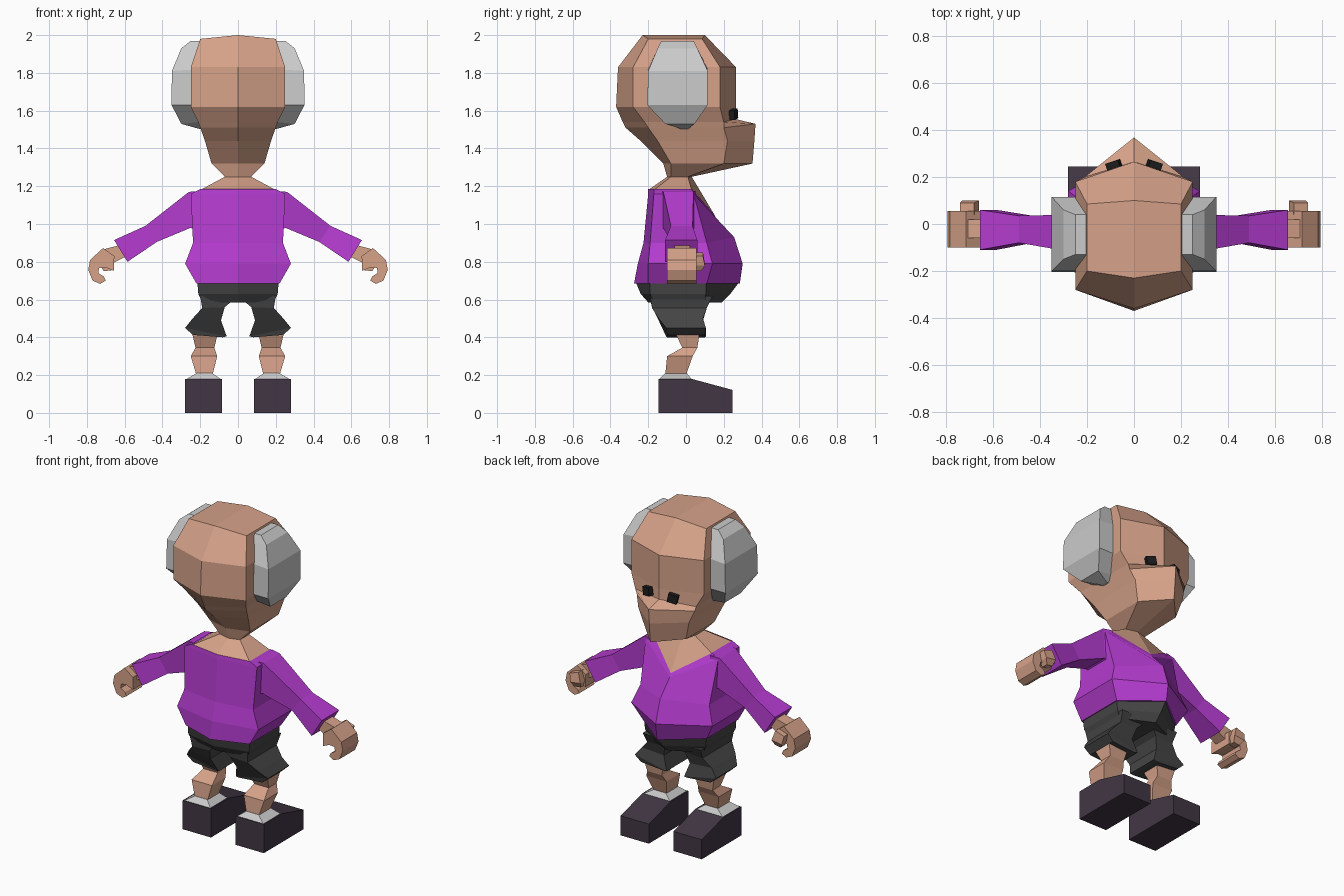
import bpy
import bmesh
from mathutils import Matrix, Vector

default_cube = bpy.data.objects.get("Cube")
if default_cube:
    bpy.data.objects.remove(default_cube, do_unlink=True)


def material(name, red, green, blue):
    mat = bpy.data.materials.new(name)
    mat.use_nodes = True
    colour = (red, green, blue, 1)
    mat.diffuse_color = colour
    mat.node_tree.nodes["Principled BSDF"].inputs["Base Color"].default_value = colour
    return mat


skin = material("skin", .67, .36, .25)
purple = material("purple knit", .46, .045, .63)
charcoal = material("charcoal cloth", .06, .06, .06)
grey = material("light grey", .6, .6, .6)
shoe_brown = material("dark plum leather", .054, .037, .058)
black = material("black", .012, .012, .012)


def finish(name, bm, mat):
    """Turn a bmesh into a flat shaded object mirrored across x."""
    bmesh.ops.recalc_face_normals(bm, faces=bm.faces)
    mesh = bpy.data.meshes.new(name)
    bm.to_mesh(mesh)
    bm.free()
    mesh.materials.append(mat)
    obj = bpy.data.objects.new(name, mesh)
    bpy.context.collection.objects.link(obj)
    mirror = obj.modifiers.new("mirror", "MIRROR")
    mirror.merge_threshold = 0.0005
    return obj


def loft(name, rings, mat, closed=True, cap_start=True, cap_end=True):
    """Skin a list of cross-sections; open sections are completed by the mirror."""
    bm = bmesh.new()
    loops = [[bm.verts.new(point) for point in ring] for ring in rings]
    count = len(loops[0])
    for low, high in zip(loops, loops[1:]):
        for i in range(count if closed else count - 1):
            j = (i + 1) % count
            bm.faces.new((low[i], low[j], high[j], high[i]))
    if cap_start:
        bm.faces.new(loops[0])
    if cap_end:
        bm.faces.new(loops[-1])
    return finish(name, bm, mat)


def half_ring(z, x, back, back_corner, front_corner, front, z_front=None, z_back=None):
    """Half of a six-sided section, from the rear centre to the front centre."""
    return [(0, back, z if z_back is None else z_back),
            (x, back_corner, z), (x, front_corner, z),
            (0, front, z if z_front is None else z_front)]


def box_ring(xa, za, xb, zb, y0, y1):
    """Four-sided section whose two opposite edges can sit at different heights."""
    return [(xa, y0, za), (xb, y0, zb), (xb, y1, zb), (xa, y1, za)]


def half_loft(name, rows, mat, **options):
    return loft(name, [half_ring(*row) for row in rows], mat, closed=False, **options)


def limb(name, rows, mat, **options):
    return loft(name, [box_ring(*row) for row in rows], mat, **options)


# Head with a wedge-shaped muzzle
half_loft("head", [
    (1.98, .2, -.23, -.2, .085, .1, 2, 2),
    (1.83, .25, -.36, -.28, .18, .265),
    (1.62, .25, -.37, -.28, .18, .265),
    (1.54, .21, -.335, -.22, .2, .265, 1.555),
    (1.51, .2, -.32, -.2, .2, .368, 1.53),
    (1.44, .175, -.24, -.15, .22, .362),
    (1.32, .14, -.12, -.08, .2, .352),
    (1.25, .07, -.1, -.08, .01, .03),
], skin)

# Neck and the skin inside the V-shaped collar
half_loft("neck", [
    (1.27, .07, -.1, -.08, .01, .03),
    (1.25, .07, -.1, -.08, .01, .03),
    (1.18, .2, -.2, -.17, .03, .15, 1.05),
], skin, cap_end=False)

# Side hair
limb("side_hair", [
    (.2, 1.97, .25, 1.97, -.13, .04),
    (.2, 1.93, .3, 1.93, -.15, .06),
    (.2, 1.82, .35, 1.81, -.2, .115),
    (.2, 1.63, .352, 1.63, -.205, .115),
    (.2, 1.54, .3, 1.53, -.11, .045),
    (.18, 1.5, .21, 1.505, -.03, .01),
], grey)

# Eyes
bm = bmesh.new()
placement = (Matrix.Translation(Vector((.087, .252, 1.58)))
             @ Matrix.Rotation(-.32, 4, "Z")
             @ Matrix.Rotation(.2, 4, "Y")
             @ Matrix.Diagonal((.058, .03, .05, 1)))
bmesh.ops.create_cube(bm, size=1, matrix=placement)
finish("eye", bm, black)

# Sweater body
half_loft("sweater", [
    (1.185, .2, -.2, -.17, .03, .15, 1.05),
    (1.16, .25, -.2, -.17, .04, .16, 1.03),
    (.9, .238, -.225, -.19, .11, .255, .93),
    (.79, .28, -.255, -.2, .14, .3),
    (.685, .22, -.275, -.2, .11, .285),
], purple, cap_start=False)

# Sleeves
limb("sleeve", [
    (.2, 1.175, .2, .95, -.13, .05),
    (.26, 1.17, .25, .98, -.12, .04),
    (.49, .99, .43, .905, -.08, .035),
    (.656, .915, .585, .8, -.11, .06),
], purple)

# Wrists and curled hands
limb("wrist", [
    (.62, .89, .59, .83, -.06, .02),
    (.715, .865, .67, .79, -.06, .02),
], skin)
hand_outline = [(.655, .83), (.714, .873), (.783, .81), (.793, .757), (.77, .7),
                (.73, .683), (.7, .7), (.71, .722), (.74, .74), (.735, .768),
                (.7, .77), (.656, .752)]
loft("hand", [[(x, y, z) for x, z in hand_outline] for y in (-.1, .055)], skin)
limb("thumb", [
    (.68, .85, .74, .83, .04, .09),
    (.66, .79, .73, .78, .04, .1),
    (.67, .755, .71, .75, .04, .08),
], skin)

# Shorts
half_loft("shorts_hips", [
    (.69, .215, -.265, -.19, .105, .28),
    (.63, .21, -.24, -.19, .105, .235),
    (.585, .19, -.2, -.17, .1, .19),
], charcoal)
limb("shorts_leg", [
    (.01, .61, .2, .62, -.19, .14),
    (.07, .56, .19, .555, -.18, .11),
    (.09, .49, .24, .5, -.145, .09),
    (.06, .405, .28, .45, -.105, .105),
    (.08, .4, .24, .413, -.1, .1),
], charcoal)

# Legs
limb("leg", [
    (.11, .45, .24, .45, -.05, .07),
    (.11, .41, .24, .41, -.05, .07),
    (.125, .345, .225, .345, -.02, .06),
    (.11, .3, .25, .3, -.1, .035),
    (.135, .2, .22, .2, -.11, 0),
], skin)

# Socks
limb("sock", [
    (.135, .21, .22, .21, -.11, .005),
    (.09, .178, .275, .178, -.143, .03),
], grey)

# Shoes
shoe_outline = [(-.145, 0), (.245, 0), (.245, .122), (.03, .18), (-.145, .18)]
loft("shoe", [[(x, y, z) for y, z in shoe_outline] for x in (.085, .28)], shoe_brown)
